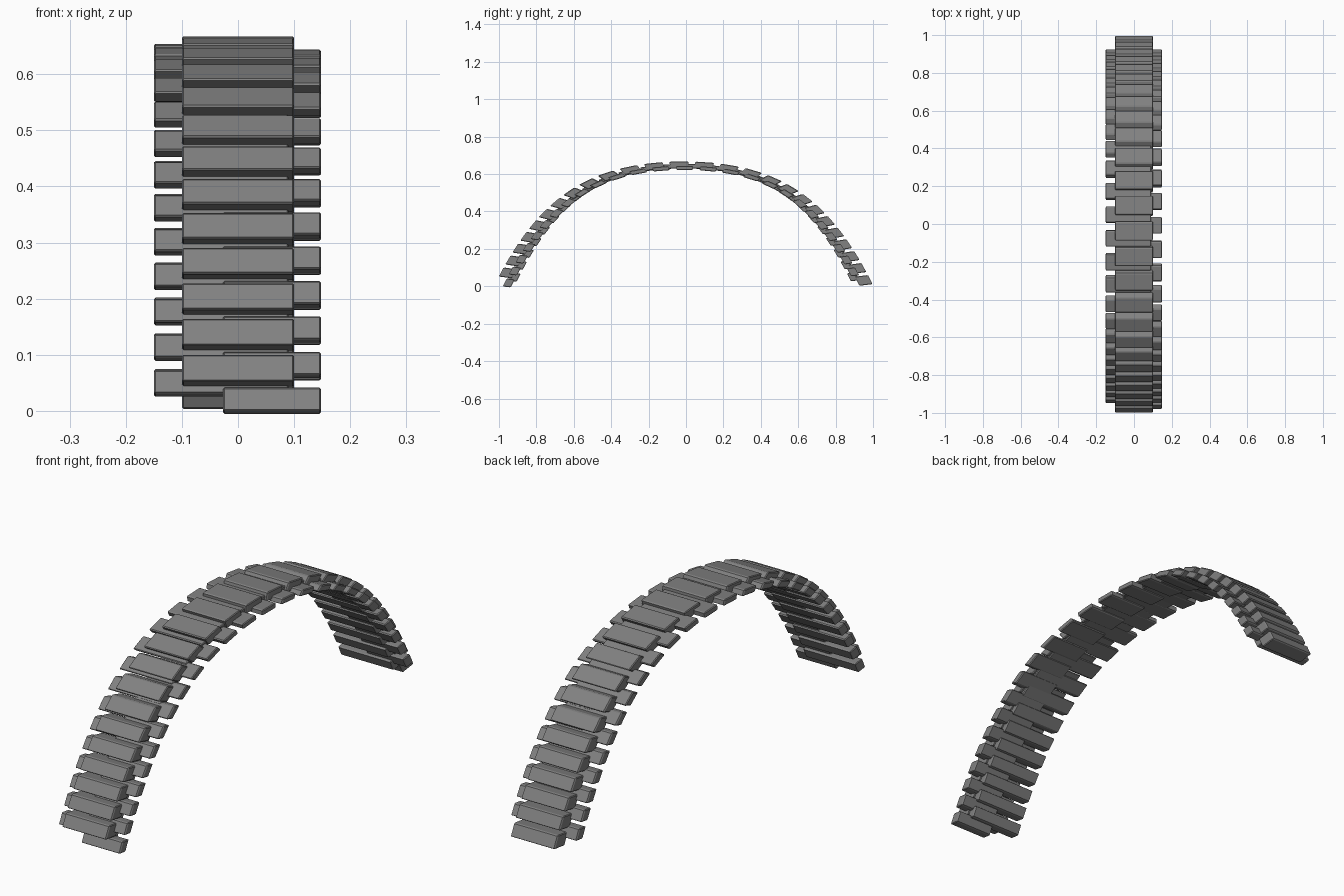
import bpy, bmesh
from mathutils import Vector, Matrix

if "Cube" in bpy.data.objects:
    bpy.data.objects.remove(bpy.data.objects["Cube"])

STRETCH = 2.0          # the arch is stretched along y
COUNT = 26             # pieces per row

stone = bpy.data.materials.new("dark_grey_stone")
stone.diffuse_color = (0.22, 0.22, 0.22, 1)
stone.use_nodes = True
stone.node_tree.nodes["Principled BSDF"].inputs["Base Color"].default_value = stone.diffuse_color


def arch(y):
    u = (y + 0.012) / 0.953
    return 0.649 - 0.28 * u**2 - 0.32 * u**4


# Arc-length table of the unstretched arch
samples = [(-1.03 + i * 0.001) for i in range(2061)]
pts = [Vector((0, y / STRETCH, arch(y))) for y in samples]
dist = [0.0]
for a, b in zip(pts, pts[1:]):
    dist.append(dist[-1] + (b - a).length)


def dist_at(y):
    return dist[round((y + 1.03) / 0.001)]


def at(s):
    i = next((k for k in range(len(dist) - 1) if dist[k + 1] >= s), len(dist) - 2)
    f = (s - dist[i]) / (dist[i + 1] - dist[i])
    tangent = (pts[min(i + 5, len(pts) - 1)] - pts[max(i - 5, 0)]).normalized()
    return pts[i].lerp(pts[i + 1], f), tangent


START = dist_at(-0.953)
PITCH = (dist_at(0.950) - START) / (COUNT - 1)


def row(name, x0, x1, length, thick, offset, phase, narrow=1.0):
    """Row of chamfered blocks following the arch, then stretched along y."""
    bm = bmesh.new()
    for k in range(COUNT):
        p, t = at(START + (k + phase) * PITCH)
        n = Vector((0, -t.z, t.y))
        c = p + n * offset
        c.x = (x0 + x1) / 2
        rot = Matrix((Vector((1, 0, 0)), t, n)).transposed().to_4x4()
        size = Matrix.Diagonal((x1 - x0, length, thick, 1))
        bmesh.ops.create_cube(bm, size=1, matrix=Matrix.Translation(c) @ rot @ size)
    bmesh.ops.bevel(bm, geom=bm.edges[:], offset=0.003, segments=1, affect='EDGES')
    bmesh.ops.scale(bm, vec=(1, STRETCH * narrow, 1), verts=bm.verts)
    mesh = bpy.data.meshes.new(name)
    bm.to_mesh(mesh)
    bm.free()
    mesh.materials.append(stone)
    obj = bpy.data.objects.new(name, mesh)
    bpy.context.collection.objects.link(obj)


# Outer plates, with staggered inner blocks sticking out on each side
row("outer_plates", -0.10, 0.10, 0.050, 0.036, 0.0, 0.0)
row("left_blocks", -0.15, 0.09, 0.044, 0.024, -0.007, -0.33, 0.965)
row("right_blocks", -0.027, 0.148, 0.044, 0.022, -0.016, -0.78)
